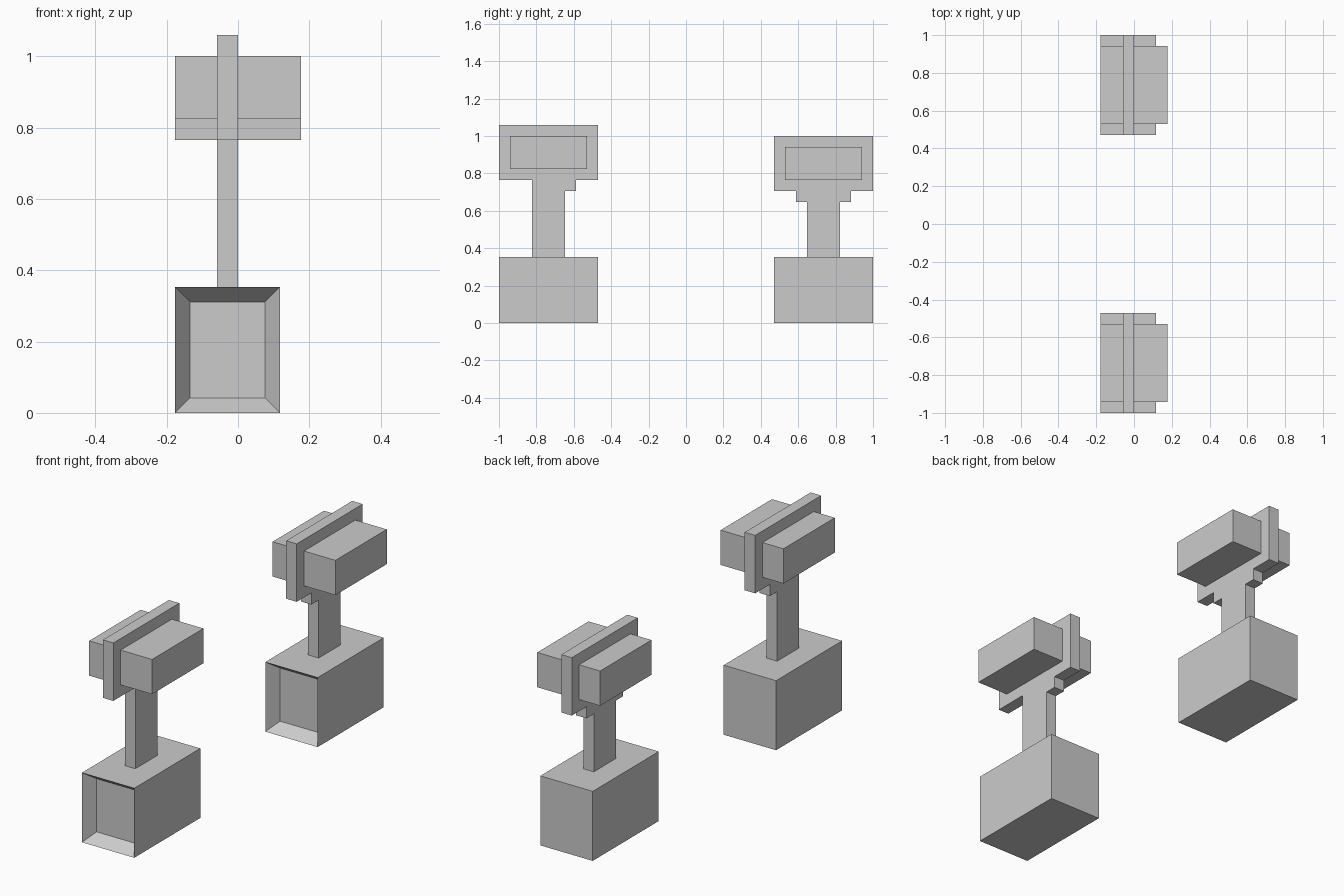
import bpy, bmesh
from mathutils import Vector

if "Cube" in bpy.data.objects:
    bpy.data.objects.remove(bpy.data.objects["Cube"])

V = 1 / 17  # one grid cell


def finish(name, bm):
    bmesh.ops.recalc_face_normals(bm, faces=bm.faces)
    mesh = bpy.data.meshes.new(name)
    bm.to_mesh(mesh)
    bm.free()
    obj = bpy.data.objects.new(name, mesh)
    bpy.context.collection.objects.link(obj)
    return obj


def box(bm, lo, hi):
    lo, hi = Vector(lo) * V, Vector(hi) * V
    geo = bmesh.ops.create_cube(bm, size=1)
    for v in geo["verts"]:
        v.co = (lo + hi) / 2 + v.co * (hi - lo)


def base(name, y0):
    # Block with a recessed panel in its front face
    bm = bmesh.new()
    box(bm, (-3, y0, 0), (2, y0 + 9, 6))
    bm.normal_update()
    front = min(bm.faces, key=lambda f: f.calc_center_median().y)
    bmesh.ops.inset_region(bm, faces=[front], thickness=V)
    bmesh.ops.translate(bm, verts=front.verts, vec=(0, V, 0))
    finish(name, bm)


def post_and_plate(name, y0, profile):
    # Flat stepped silhouette, one cell thick
    bm = bmesh.new()
    face = bm.faces.new([bm.verts.new((-V, (y0 + y) * V, z * V)) for y, z in profile])
    ext = bmesh.ops.extrude_face_region(bm, geom=[face])
    verts = [g for g in ext["geom"] if isinstance(g, bmesh.types.BMVert)]
    bmesh.ops.translate(bm, verts=verts, vec=(V, 0, 0))
    finish(name, bm)


def head_block(name, x0, x1, y0, z0):
    bm = bmesh.new()
    box(bm, (x0, y0 + 1, z0), (x1, y0 + 8, z0 + 3))
    finish(name, bm)


# Front unit has one bracket step, rear unit is a cell lower with two
front_profile = [(3, 6), (6, 6), (6, 12), (7, 12), (7, 13), (9, 13),
                 (9, 18), (0, 18), (0, 13), (3, 13)]
rear_profile = [(3, 6), (6, 6), (6, 11), (7, 11), (7, 12), (9, 12),
                (9, 17), (0, 17), (0, 12), (2, 12), (2, 11), (3, 11)]

for side, y0, z0, profile in (("front", -17, 14, front_profile),
                              ("rear", 8, 13, rear_profile)):
    base(side + "_base", y0)
    post_and_plate(side + "_post_and_plate", y0, profile)
    head_block(side + "_head_left", -3, -1, y0, z0)
    head_block(side + "_head_right", 0, 3, y0, z0)
